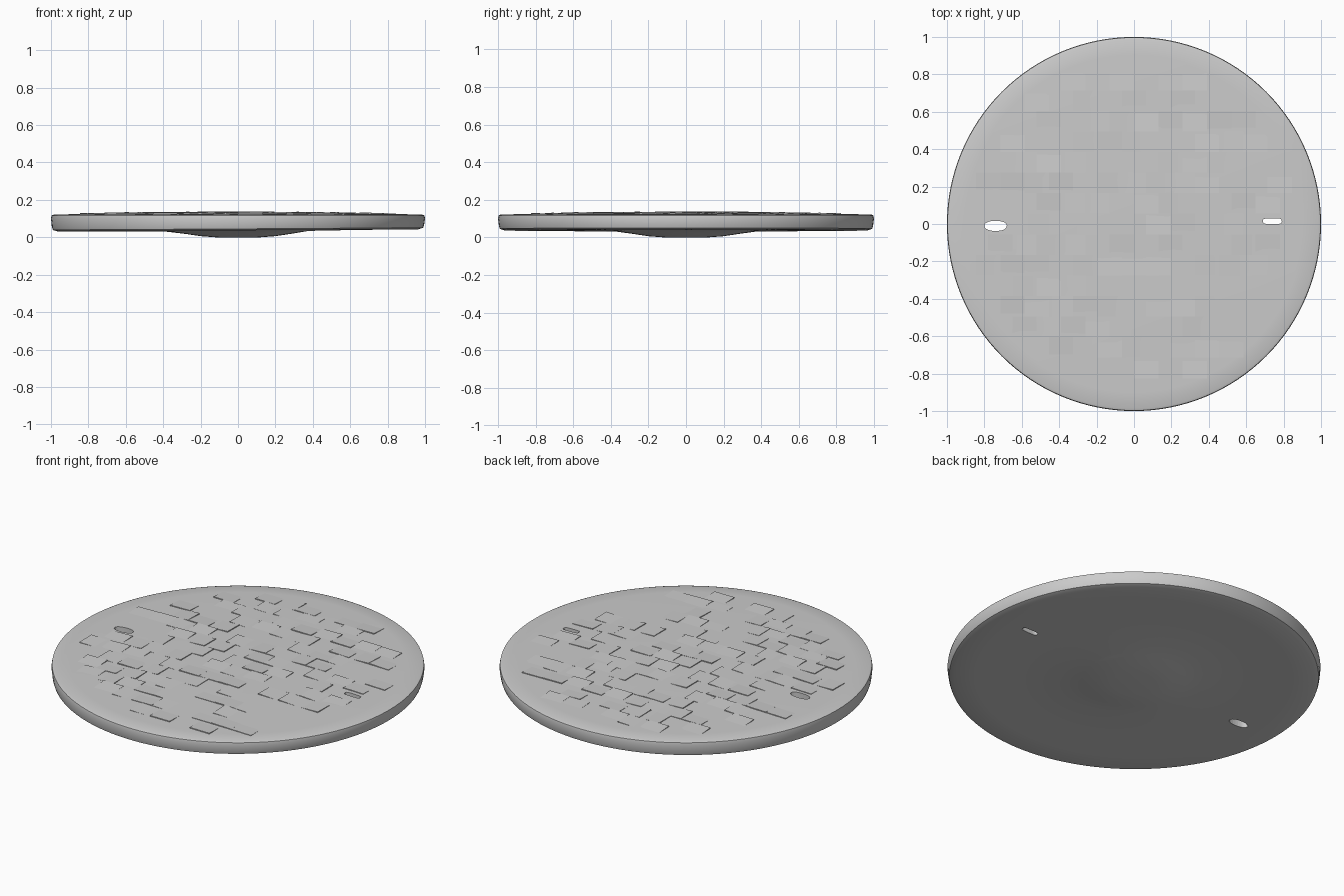
import bpy, bmesh, math, random
from mathutils import Vector

if "Cube" in bpy.data.objects:
    bpy.data.objects.remove(bpy.data.objects["Cube"])

random.seed(4)
SEG = 128


def add_object(name, bm):
    mesh = bpy.data.meshes.new(name)
    bm.to_mesh(mesh)
    bm.free()
    ob = bpy.data.objects.new(name, mesh)
    bpy.context.collection.objects.link(ob)
    return ob


def top_z(x, y):
    # gently domed top, falling slightly at the edge
    return 0.121 + 0.012 * (1 - x * x - y * y)


# Cover body: lathed profile with a shallow boss underneath
profile = [(0.12, 0.0), (0.2, 0.006), (0.28, 0.018), (0.38, 0.032), (0.6, 0.035),
           (0.85, 0.037), (0.965, 0.037), (0.99, 0.045), (0.995, 0.06),
           (1.0, 0.10), (0.997, 0.117), (0.985, top_z(0.985, 0))]
profile += [(r, top_z(r, 0)) for r in (0.9, 0.75, 0.5, 0.25)]
bm = bmesh.new()
rings = []
for r, z in profile:
    ring = []
    for i in range(SEG):
        a = 2 * math.pi * i / SEG
        x, y = r * math.cos(a), r * math.sin(a)
        lean = 0.006 * x if 0.3 < r and z < 0.07 else 0
        ring.append(bm.verts.new((x, y, z + lean)))
    rings.append(ring)
for lo, hi in zip(rings, rings[1:]):
    for i in range(SEG):
        j = (i + 1) % SEG
        bm.faces.new((lo[i], lo[j], hi[j], hi[i]))
bm.faces.new(rings[0][::-1])
bm.faces.new(rings[-1])
bmesh.ops.recalc_face_normals(bm, faces=bm.faces)
cover = add_object("cover_body", bm)

# Lifting slots: oval on the left, narrow slit on the right
for name, cx, cy, a, b, power in (("left_slot_cutter", -0.74, -0.01, 0.06, 0.027, 0.9),
                                  ("right_slot_cutter", 0.74, 0.015, 0.05, 0.015, 0.5)):
    bm = bmesh.new()
    pts = []
    for i in range(24):
        c, s = math.cos(math.tau * i / 24), math.sin(math.tau * i / 24)
        pts.append(bm.verts.new((cx + a * math.copysign(abs(c) ** power, c),
                                 cy + b * math.copysign(abs(s) ** power, s), -0.1)))
    face = bm.faces.new(pts)
    res = bmesh.ops.extrude_face_region(bm, geom=[face])
    bmesh.ops.translate(bm, vec=Vector((0, 0, 0.4)),
                        verts=[g for g in res["geom"] if isinstance(g, bmesh.types.BMVert)])
    bmesh.ops.recalc_face_normals(bm, faces=bm.faces)
    cutter = add_object(name, bm)
    cutter.hide_render = True
    cutter.hide_set(True)
    mod = cover.modifiers.new(name, 'BOOLEAN')
    mod.operation = 'DIFFERENCE'
    mod.object = cutter
    mod.solver = 'EXACT'

bpy.context.view_layer.objects.active = cover
cover.select_set(True)
bpy.ops.object.shade_smooth_by_angle(angle=math.radians(40))

# Worn paving relief: staggered tiles, each tilted so only some edges stand proud
bm = bmesh.new()
W, D = 0.13, 0.11
for row in range(-8, 9):
    for col in range(-8, 9):
        x0 = col * W + (row % 2) * W / 2
        y0 = row * D
        if math.hypot(x0, y0) > 0.85 or random.random() < 0.3:
            continue
        if abs(abs(x0) - 0.74) < 0.14 and abs(y0) < 0.10:
            continue
        low = random.randrange(4)
        top, base = [], []
        for k, (sx, sy) in enumerate(((-1, -1), (1, -1), (1, 1), (-1, 1))):
            x, y = x0 + sx * W * 0.5, y0 + sy * D * 0.5
            drop = (k - low) % 4
            h = -0.001 if drop in (0, 1) else random.uniform(0.002, 0.006)
            top.append(bm.verts.new((x, y, top_z(x, y) + h)))
            base.append(bm.verts.new((x, y, top_z(x, y) - 0.004)))
        bm.faces.new(top)
        for k in range(4):
            n = (k + 1) % 4
            bm.faces.new((base[k], base[n], top[n], top[k]))
add_object("surface_tiles", bm)
